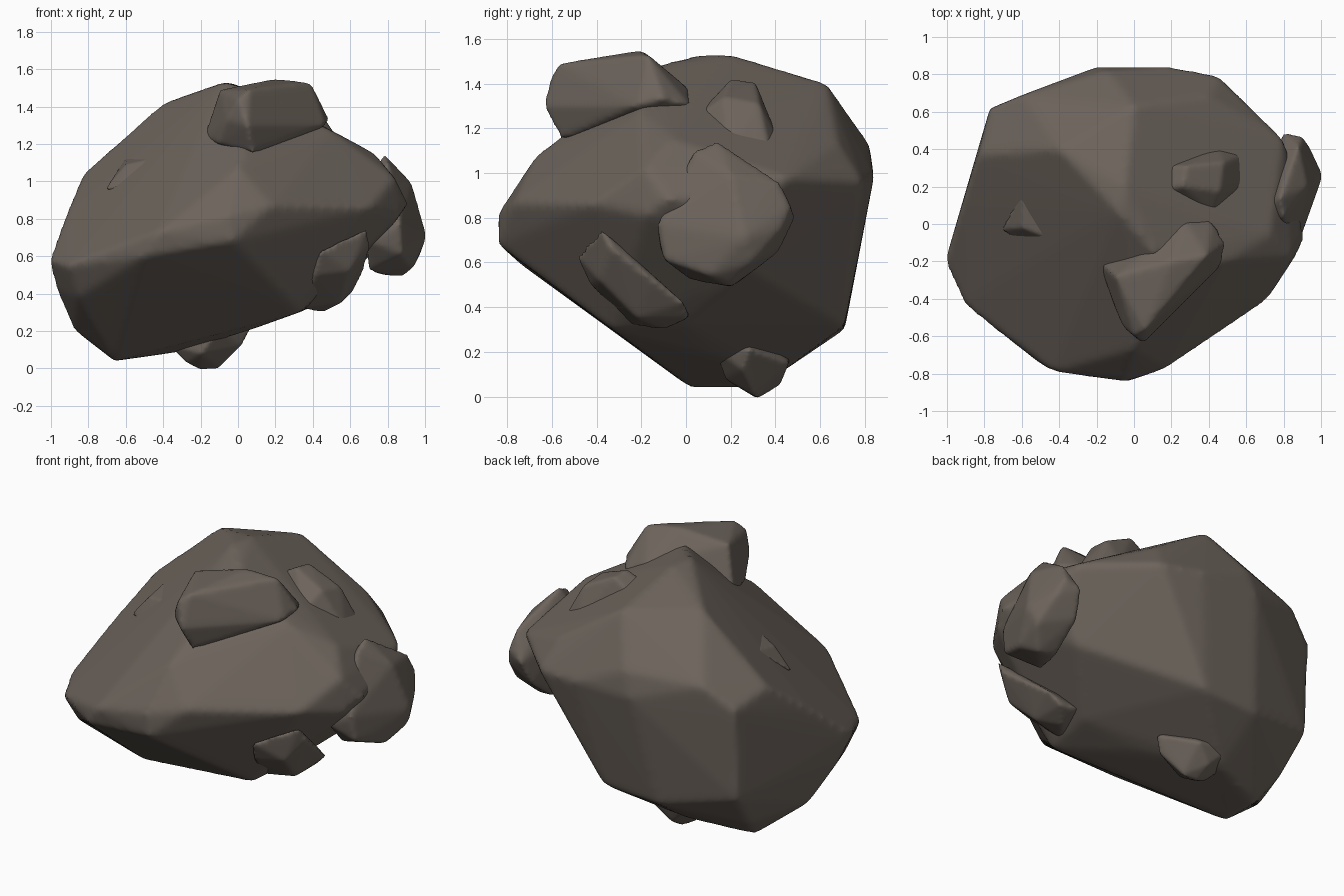
import bpy, bmesh

STONE = bpy.data.materials.new("stone")
STONE.diffuse_color = (0.15, 0.125, 0.105, 1)


def rock(name, corners, voxel, rounds):
    """Faceted convex stone from its corners, with softly worn edges."""
    bm = bmesh.new()
    for c in corners:
        bm.verts.new(c)
    hull = bmesh.ops.convex_hull(bm, input=bm.verts)
    loose = {g for g in hull["geom_interior"] + hull["geom_unused"]
             if isinstance(g, bmesh.types.BMVert)}
    bmesh.ops.delete(bm, geom=list(loose), context='VERTS')
    bmesh.ops.recalc_face_normals(bm, faces=bm.faces)
    mesh = bpy.data.meshes.new(name)
    bm.to_mesh(mesh)
    bm.free()
    mesh.materials.append(STONE)
    ob = bpy.data.objects.new(name, mesh)
    bpy.context.collection.objects.link(ob)
    remesh = ob.modifiers.new("even_surface", 'REMESH')
    remesh.mode = 'VOXEL'
    remesh.voxel_size = voxel
    remesh.use_smooth_shade = True
    worn = ob.modifiers.new("worn_edges", 'SMOOTH')
    worn.factor = 0.5
    worn.iterations = rounds
    return ob


# Main boulder: crown, shoulder, waist, underside
rock("boulder", [
    (-.08, .06, 1.53), (.11, -.15, 1.48), (-.05, .2, 1.53), (0, .63, 1.4),
    (-.4, .4, 1.42), (.4, .68, 1.14), (.5, -.2, 1.27), (.73, -.06, 1.15),
    (.8, .46, .98), (.46, .79, .96), (.84, -.18, 1.02), (-.15, .82, 1.13),
    (-.6, .69, 1.1), (-.83, .37, 1.04), (-.77, .62, .97), (-.92, .1, .83),
    (.91, -.08, .88), (.85, .28, .86), (.71, -.41, .86), (.18, -.77, .87),
    (-.05, -.84, .82), (-.03, -.84, .68), (0, -.67, 1.08), (-.43, -.79, .73),
    (-.5, -.75, .6), (-.91, -.43, .55), (-.86, -.35, .38), (-1.01, -.2, .58),
    (-.97, -.1, .42), (-.88, .05, .21), (-.2, .84, .98), (.2, .84, .98),
    (.07, .71, .32), (-.3, .71, .3), (-.77, .59, .4), (-.66, .02, .04),
    (-.66, .27, .04), (-.3, .4, .09), (.05, .1, .2), (.33, -.33, .3),
    (.38, 0, .32), (.86, -.18, .81), (.67, .3, .56), (-.73, .42, .18)],
    0.022, 6)

# Long stone lodged on the top front
rock("top_stone", [
    (-.19, -.2, 1.22), (-.11, -.43, 1.2), (-.1, -.28, 1.49), (0, -.6, 1.44),
    (.05, -.64, 1.3), (.08, -.56, 1.15), (.06, -.57, 1.49), (.2, -.2, 1.55),
    (.39, -.17, 1.53), (.49, -.1, 1.33), (.47, -.22, 1.3), (.42, .02, 1.3),
    (.27, .02, 1.37), (.1, -.15, 1.46), (.3, -.1, 1.2), (-.06, -.55, 1.33)],
    0.016, 7)

# Low stone on the upper right slope
rock("upper_stone", [
    (.15, .18, 1.36), (.16, .31, 1.33), (.45, .42, 1.14), (.59, .38, 1.08),
    (.6, .2, 1.12), (.42, .04, 1.25), (.28, .31, 1.41), (.26, .2, 1.42),
    (.48, .33, 1.31), (.46, .17, 1.34), (.4, .25, 1.0)], 0.014, 6)

# Large stone bulging from the right side
rock("right_stone", [
    (.9, .47, .85), (.8, .49, .8), (1.01, .26, .71), (.97, .3, .6),
    (.94, .1, .54), (.7, .02, .52), (.88, .2, .49), (.7, -.12, .68),
    (.87, -.13, .77), (.88, -.1, .61), (.8, .03, 1.1), (.78, .14, 1.15),
    (.93, .2, .99), (.93, .43, .75), (.77, .42, .65), (.66, .08, .95),
    (.88, .42, .96), (.76, .22, .5)], 0.016, 8)

# Slanted stone under the right front
rock("lower_stone", [
    (.69, -.38, .75), (.44, -.49, .63), (.71, -.33, .66), (.41, -.43, .5),
    (.32, -.25, .32), (.45, -.1, .3), (.62, -.01, .42), (.67, -.15, .52),
    (.55, -.22, .35), (.55, .01, .35), (.6, -.39, .52), (.4, -.1, .5),
    (.43, .02, .36)], 0.014, 6)

# Pebble touching the ground
rock("bottom_stone", [
    (-.2, .32, -.01), (-.1, .31, 0), (-.28, .3, .03), (-.38, .32, .13),
    (.07, .28, .21), (.02, .25, .12), (-.2, .17, .08), (-.1, .13, .21),
    (-.1, .46, .15), (-.2, .42, .05), (-.12, .3, .32), (-.36, .48, .21)],
    0.012, 6)

# Chip barely breaking the left slope
rock("left_chip", [
    (-.71, -.03, .96), (-.6, .18, 1.13), (-.42, -.09, 1.13), (-.6, -.02, 1.09),
    (-.65, -.07, .96), (-.56, -.09, 1.01), (-.5, 0, .85)], 0.012, 3)
